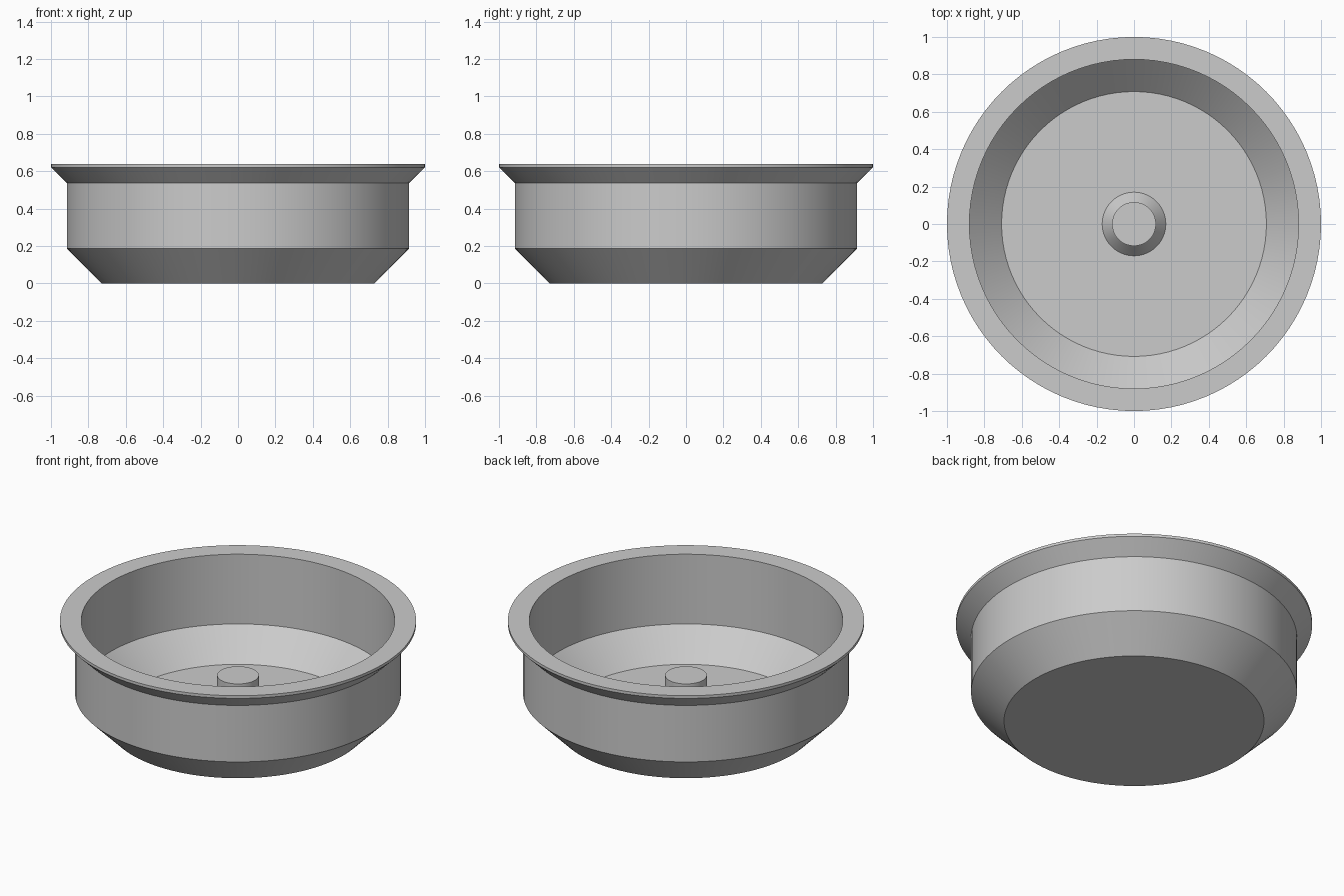
import bpy, bmesh, math

cube = bpy.data.objects.get("Cube")
if cube:
    bpy.data.objects.remove(cube, do_unlink=True)

SEGMENTS = 96


def make_material(name, colour):
    mat = bpy.data.materials.new(name)
    mat.use_nodes = True
    mat.diffuse_color = colour
    mat.node_tree.nodes["Principled BSDF"].inputs["Base Color"].default_value = colour
    return mat


def lathe(name, profile, mat):
    """Revolve an (r, z) profile around the z axis."""
    bm = bmesh.new()
    verts = [bm.verts.new((r, 0, z)) for r, z in profile]
    edges = [bm.edges.new(pair) for pair in zip(verts, verts[1:])]
    bmesh.ops.spin(bm, geom=verts + edges, cent=(0, 0, 0), axis=(0, 0, 1),
                   angle=2 * math.pi, steps=SEGMENTS, use_duplicate=False)
    bmesh.ops.remove_doubles(bm, verts=bm.verts, dist=0.0001)
    bmesh.ops.recalc_face_normals(bm, faces=bm.faces)
    mesh = bpy.data.meshes.new(name)
    bm.to_mesh(mesh)
    bm.free()
    mesh.materials.append(mat)
    obj = bpy.data.objects.new(name, mesh)
    bpy.context.collection.objects.link(obj)
    bpy.ops.object.select_all(action='DESELECT')
    obj.select_set(True)
    bpy.context.view_layer.objects.active = obj
    bpy.ops.object.shade_smooth_by_angle(angle=math.radians(25))
    return obj


grey = make_material("light grey", (0.6, 0.6, 0.6, 1))

# Bowl: underside, chamfer, wall, flared rim, then back down the inside
lathe("bowl", [(0, 0), (0.73, 0), (0.915, 0.187), (0.915, 0.537),
               (1, 0.62), (1, 0.637), (0.88, 0.637), (0.88, 0.205),
               (0.708, 0.035), (0, 0.035)], grey)

# Central post with a flared foot, sunk slightly into the floor
lathe("centre_post", [(0, 0.02), (0.17, 0.02), (0.17, 0.035), (0.117, 0.1),
                      (0.117, 0.298), (0, 0.298)], grey)
